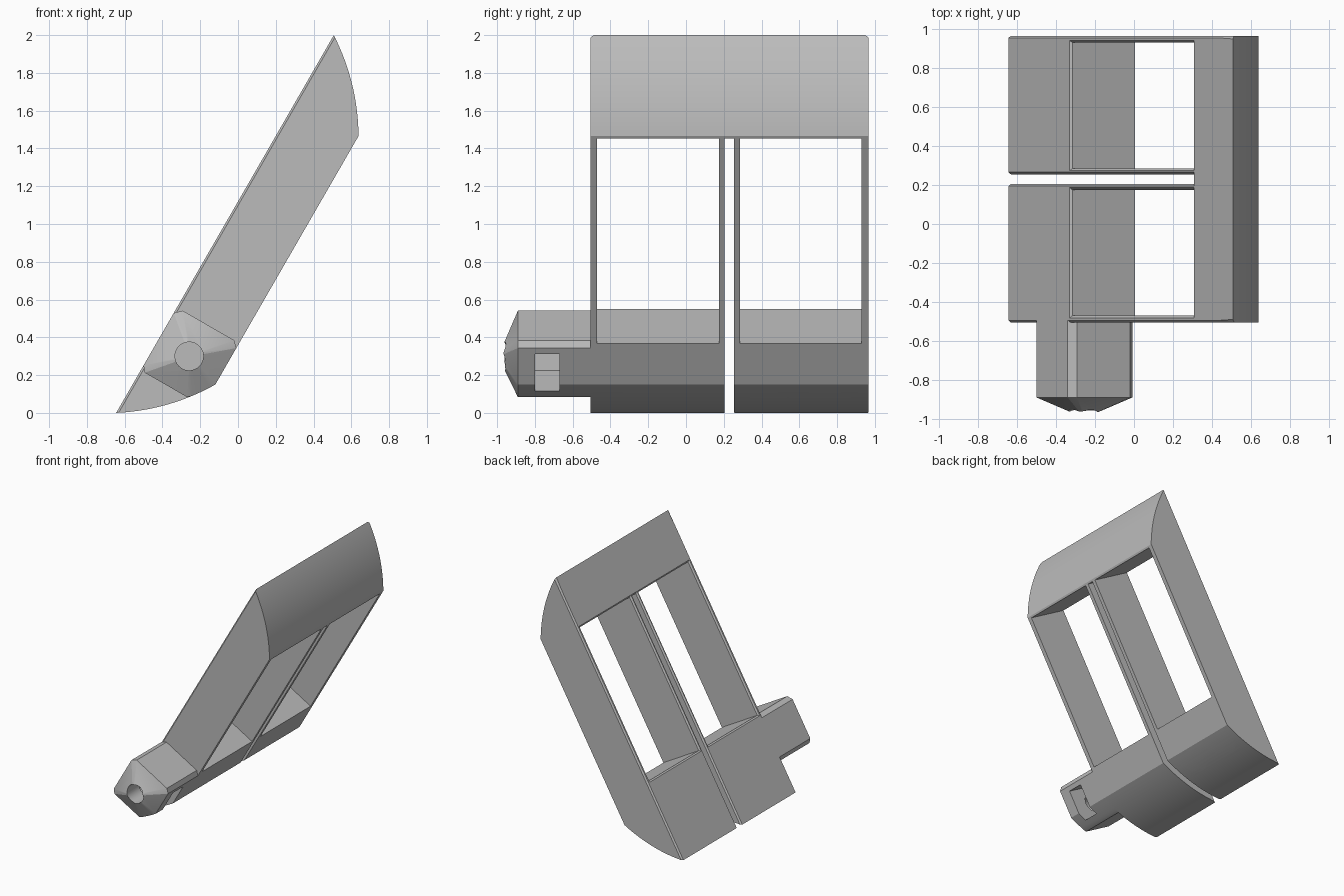
import bpy, bmesh, math
from mathutils import Vector

cube = bpy.data.objects.get("Cube")
if cube:
    bpy.data.objects.remove(cube, do_unlink=True)

grey = bpy.data.materials.new("plain_grey")
grey.use_nodes = True
grey.diffuse_color = (0.5, 0.5, 0.5, 1)
grey.node_tree.nodes["Principled BSDF"].inputs["Base Color"].default_value = (0.5, 0.5, 0.5, 1)

# Leaning frame: u runs up the slope, v runs through the thickness
ORIGIN = Vector((-0.645, 0, 0))
TILT = math.radians(60.05)
U = Vector((math.cos(TILT), 0, math.sin(TILT)))
V = Vector((math.sin(TILT), 0, -math.cos(TILT)))
THICK, LENGTH = 0.38, 2.308
FRONT, BACK = -0.505, 0.965


def place(u, v, y):
    return ORIGIN + U * u + V * v + Vector((0, y, 0))


def finish(name, bm):
    bmesh.ops.recalc_face_normals(bm, faces=bm.faces)
    mesh = bpy.data.meshes.new(name)
    bm.to_mesh(mesh)
    bm.free()
    mesh.materials.append(grey)
    obj = bpy.data.objects.new(name, mesh)
    bpy.context.collection.objects.link(obj)
    return obj


def prism(name, outline, y0, y1, apex=None):
    """Extrude a (u, v) outline along y; an apex turns the y0 end into a point."""
    bm = bmesh.new()
    a = [bm.verts.new(place(u, v, y0)) for u, v in outline]
    b = [bm.verts.new(place(u, v, y1)) for u, v in outline]
    tip = bm.verts.new(place(*apex)) if apex else None
    bm.faces.new(b)
    if not tip:
        bm.faces.new(a)
    for i in range(len(a)):
        j = (i + 1) % len(a)
        bm.faces.new((a[i], a[j], b[j], b[i]))
        if tip:
            bm.faces.new((a[j], a[i], tip))
    return finish(name, bm)


def block(name, u0, u1, v0, v1, y0, y1):
    return prism(name, [(u0, v0), (u1, v0), (u1, v1), (u0, v1)], y0, y1)


def cone(name, start, end, r0, r1):
    bm = bmesh.new()
    bmesh.ops.create_cone(bm, cap_ends=True, segments=48, radius1=r0, radius2=r1,
                          depth=(end - start).length)
    turn = (end - start).to_track_quat('Z', 'Y').to_matrix().to_4x4()
    turn.translation = (start + end) / 2
    bm.transform(turn)
    return finish(name, bm)


def combine(obj, other, operation='DIFFERENCE'):
    mod = obj.modifiers.new("combine", 'BOOLEAN')
    mod.object, mod.operation, mod.solver = other, operation, 'EXACT'
    bpy.context.view_layer.objects.active = obj
    bpy.ops.object.modifier_apply(modifier=mod.name)
    bpy.data.objects.remove(other, do_unlink=True)


def arc(a, b, bulge, steps=20):
    """Shallow curve from a to b, bulging to the right of travel."""
    a, b = Vector(a), Vector(b)
    side = Vector(((b - a).y, -(b - a).x)).normalized()
    return [tuple(a.lerp(b, t) + side * bulge * 4 * t * (1 - t))
            for t in (i / steps for i in range(steps + 1))]


# Leaning body with curved ends
lower_curve = arc((0, 0), (0.392, THICK), -0.032)
upper_curve = arc((1.911, THICK), (LENGTH, 0), -0.032)
body = prism("leaning_frame", lower_curve + upper_curve, FRONT, BACK)

# Dividing slot and the two windows
combine(body, block("slot_cutter", -1, 1.895, -1, 1, 0.205, 0.255))
for y0, y1 in ((-0.47, 0.175), (0.285, 0.93)):
    combine(body, block("window_cutter", 0.642, 1.895, -1, 1, y0, y1))

# Narrow chamfer on the rear-face edges, leaving the two ends sharp
bm = bmesh.new()
bm.from_mesh(body.data)
rims = []
for e in bm.edges:
    flat = all(abs((v.co - ORIGIN).dot(V)) < 1e-4 for v in e.verts)
    mid = ((e.verts[0].co + e.verts[1].co) / 2 - ORIGIN).dot(U)
    if flat and 0.01 < mid < LENGTH - 0.01 and len(e.link_faces) == 2 \
            and e.calc_face_angle() > 0.5:
        rims.append(e)
bmesh.ops.bevel(bm, geom=rims, offset=0.011, segments=1, affect='EDGES')
bm.to_mesh(body.data)
bm.free()

# Pointed plug on the front side
outline = [(0.26, 0.025), (0.26, 0.284)]
outline += [p for p in lower_curve if p[0] > 0.265]
outline += [(0.615, THICK), (0.645, 0.35), (0.645, 0.035), (0.61, 0), (0.29, 0)]
plug = prism("plug", outline, -0.89, FRONT + 0.02, apex=(0.453, 0.19, -0.995))
combine(body, plug, 'UNION')

# Bore in the plug tip and the six-sided nut pocket
combine(body, cone("bore_cutter", place(0.453, 0.185, -1.1), place(0.453, 0.185, -0.58),
                   0.075, 0.075))
h, s = 0.125, 0.125 / math.sqrt(3)
pocket = [(0.453 - h, 1), (0.453 - h, 0.19 - s), (0.453, 0.19 - 2 * s),
          (0.453 + h, 0.19 - s), (0.453 + h, 1)]
combine(body, prism("nut_pocket_cutter", pocket, -0.8, -0.67))

# Two screw holes that flare towards the underside
for y in (0.44, 0.775):
    combine(body, cone("screw_cutter", place(0.32, -0.1, y), place(0.32, 0.2, y), 0.08, 0.08))
    combine(body, cone("flare_cutter", place(0.32, 0.11, y), place(0.32, 0.6, y), 0.083, 0.176))

bpy.ops.object.select_all(action='DESELECT')
body.select_set(True)
bpy.context.view_layer.objects.active = body
bpy.ops.object.shade_smooth_by_angle(angle=math.radians(20))
